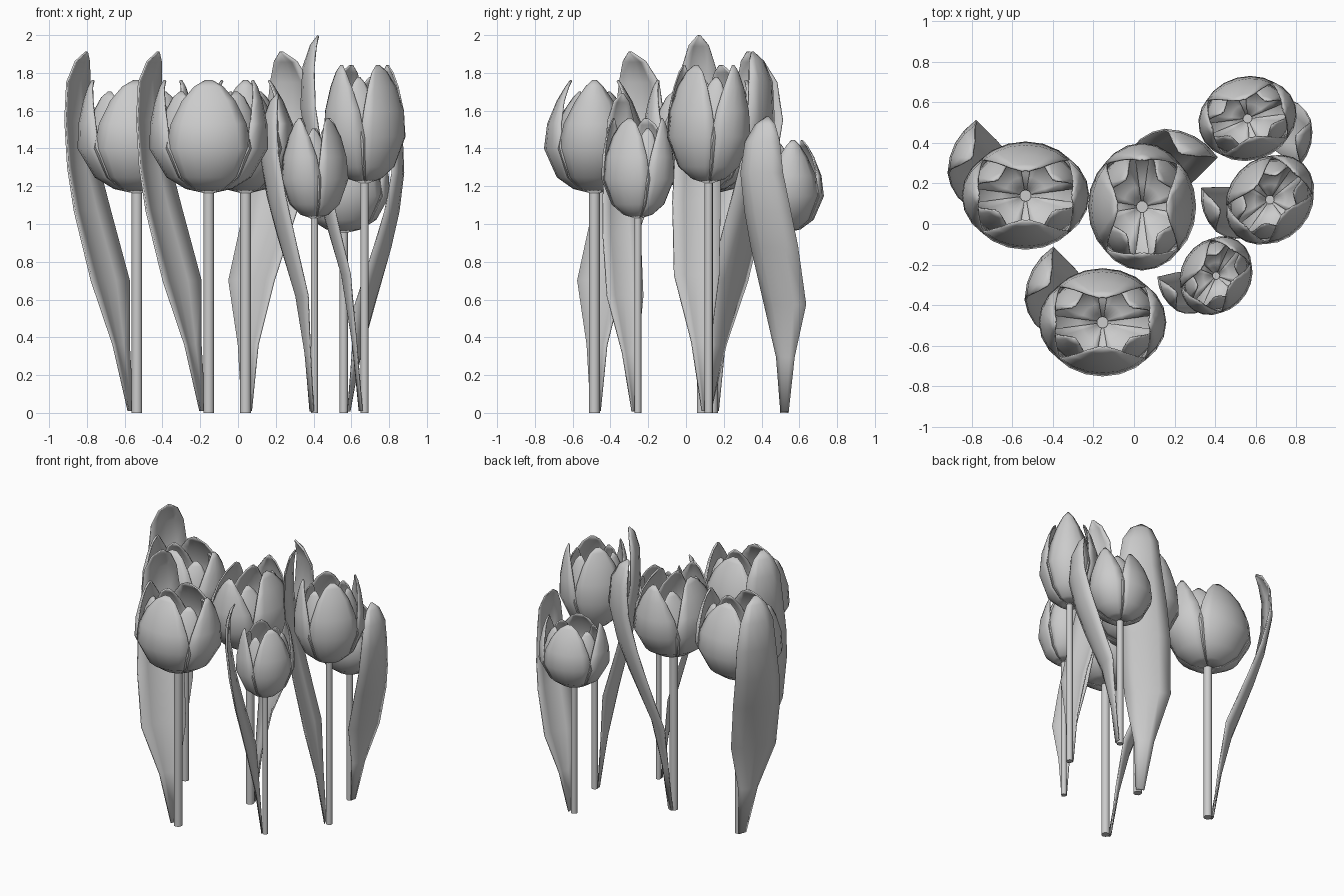
import bpy, bmesh
from math import sin, cos, radians

if "Cube" in bpy.data.objects:
    bpy.data.objects.remove(bpy.data.objects["Cube"])

# petal profile: height, radius in x, radius in y, half angle in degrees
PETAL = [(1.17, .03, .03, 45), (1.19, .12, .11, 48), (1.25, .22, .195, 48), (1.4, .31, .262, 48),
         (1.53, .305, .245, 42), (1.65, .28, .195, 31), (1.725, .255, .15, 18), (1.76, .235, .125, 4)]

# leaf edges: height, left x, left y, right x, right y
LEAF = [(0.01, -.045, -.02, -.02, .03), (.36, -.125, -.04, -.04, .065), (.7, -.24, -.09, -.04, .15),
        (1.07, -.33, -.01, -.14, .27), (1.3, -.365, .05, -.2, .33), (1.55, -.38, .11, -.24, .37),
        (1.75, -.37, .13, -.25, .34), (1.86, -.325, .15, -.25, .27), (1.91, -.27, .18, -.26, .195)]


def add_grid(bm, rows):
    """Skin a list of equally long point rows."""
    vs = [[bm.verts.new(p) for p in row] for row in rows]
    for a, b in zip(vs, vs[1:]):
        for i in range(len(a) - 1):
            bm.faces.new((a[i], a[i + 1], b[i + 1], b[i]))


def finish(bm, name):
    me = bpy.data.meshes.new(name)
    bm.to_mesh(me)
    bm.free()
    for p in me.polygons:
        p.use_smooth = True
    return me


def bloom_mesh():
    bm = bmesh.new()
    for k in range(8):
        inner = k % 2
        rs, zs, ws = (.88, .88, .75) if inner else (1, 1, 1)
        rows = []
        for z, rx, ry, h in PETAL:
            row = []
            for i in range(7):
                u = i / 3 - 1
                a = radians(45 * k + u * h * ws)
                # petal edges tuck very slightly inwards
                r = rs * (1 - .03 * u * u)
                row.append((rx * r * cos(a), ry * r * sin(a), 1.17 + (z - 1.17) * zs + .01 * inner))
            rows.append(row)
        add_grid(bm, rows)
    return finish(bm, "bloom")


def leaf_mesh():
    bm = bmesh.new()
    rows = []
    for z, xl, yl, xr, yr in LEAF:
        dx, dy = xr - xl, yr - yl
        row = []
        for i in range(5):
            t = i / 4
            bow = .5 * t * (1 - t)      # rounded keel on the outer side
            row.append((xl + dx * t - dy * bow, yl + dy * t + dx * bow, z))
        rows.append(row)
    add_grid(bm, rows)
    return finish(bm, "leaf")


def stem_mesh():
    bm = bmesh.new()
    bmesh.ops.create_cone(bm, cap_ends=True, segments=10, radius1=.029, radius2=.029, depth=1.2)
    bmesh.ops.translate(bm, verts=bm.verts, vec=(0, 0, .6))
    return finish(bm, "stem")


parts = {"stem": stem_mesh(), "bloom": bloom_mesh(), "leaf": leaf_mesh()}

# tulips: x, y, turn in degrees, width scale, height scale
TULIPS = [(-.535, .14, 0, 1, 1), (-.155, -.485, 0, 1, 1), (.04, .085, -90, 1, 1),
          (.405, -.255, 58, .65, .885), (.56, .52, 195, .78, .82), (.67, .12, 47, .77, 1.045)]

for n, (x, y, turn, w, h) in enumerate(TULIPS, 1):
    for name, me in parts.items():
        ob = bpy.data.objects.new(f"tulip_{n}_{name}", me)
        bpy.context.collection.objects.link(ob)
        ob.location = (x, y, 0)
        ob.rotation_euler.z = radians(turn)
        ob.scale = (w, w, h)
        if name == "stem":
            ob.select_set(True)
            bpy.context.view_layer.objects.active = ob
            bpy.ops.object.shade_smooth_by_angle(angle=radians(40))
            ob.select_set(False)
        else:
            # thin sheet thickness
            m = ob.modifiers.new("thickness", "SOLIDIFY")
            m.thickness = .01
            m.offset = 0
